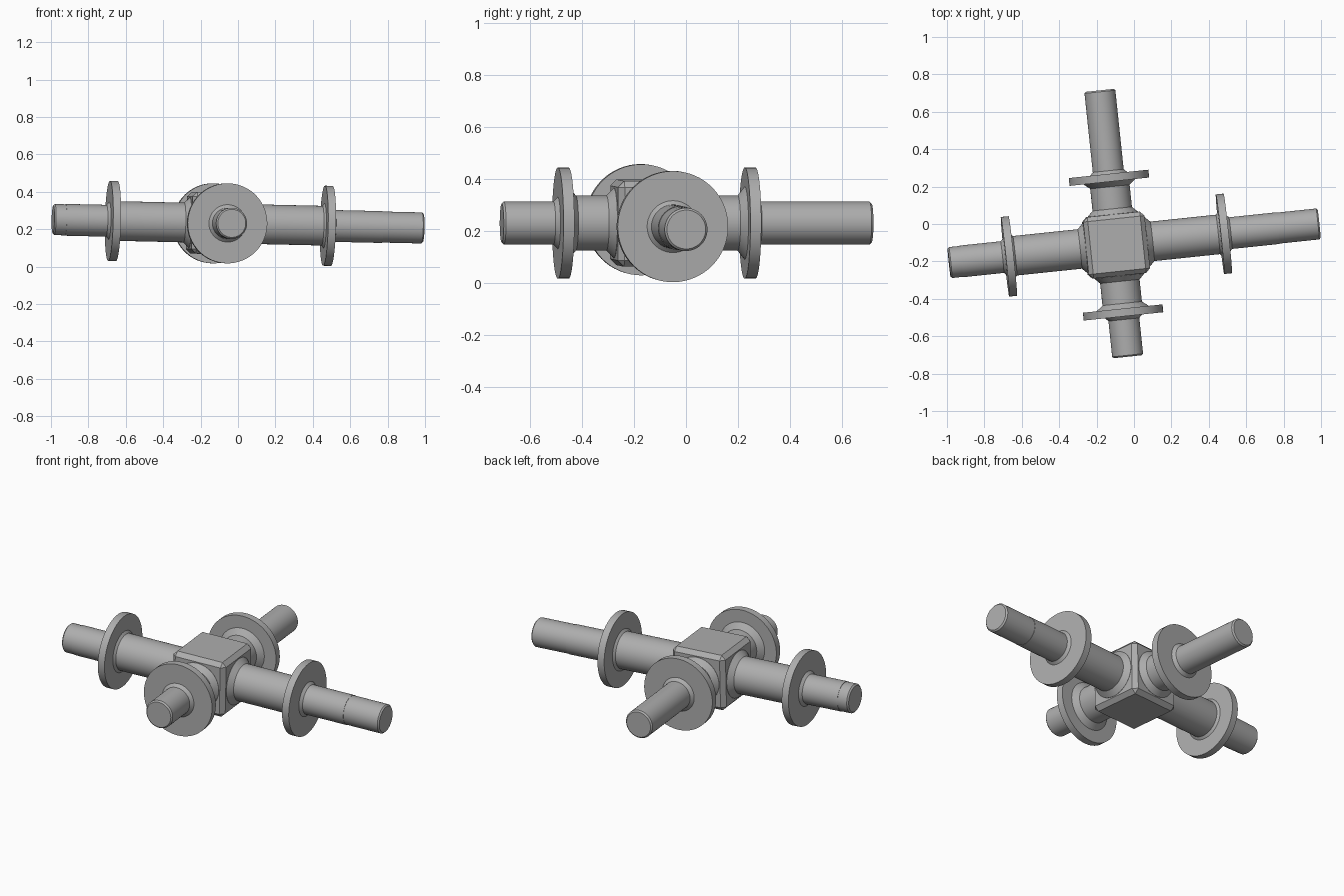
import bpy, bmesh
from math import radians, cos, sin, tau
from mathutils import Matrix

cube = bpy.data.objects.get("Cube")
if cube:
    bpy.data.objects.remove(cube, do_unlink=True)

steel = bpy.data.materials.new("grey_steel")
steel.use_nodes = True
GREY = (0.42, 0.42, 0.42, 1)
steel.diffuse_color = GREY
steel.node_tree.nodes["Principled BSDF"].inputs["Base Color"].default_value = GREY

# The whole cross is turned and slightly tilted about its hub
FRAME = (Matrix.Translation((-0.096, -0.113, 0.231))
         @ Matrix.Rotation(radians(6), 4, 'Z')
         @ Matrix.Rotation(radians(1.3), 4, 'Y'))
SEGMENTS = 64


def add_object(name, bm, matrix, smooth):
    bmesh.ops.recalc_face_normals(bm, faces=bm.faces[:])
    mesh = bpy.data.meshes.new(name)
    bm.to_mesh(mesh)
    bm.free()
    mesh.materials.append(steel)
    obj = bpy.data.objects.new(name, mesh)
    bpy.context.collection.objects.link(obj)
    obj.matrix_world = matrix
    if smooth:
        bpy.ops.object.select_all(action='DESELECT')
        obj.select_set(True)
        bpy.context.view_layer.objects.active = obj
        bpy.ops.object.shade_smooth_by_angle(angle=radians(25))
    return obj


def lathe(name, profile, turn):
    """Spin (distance, radius) points around the arm axis, capped at both ends."""
    bm = bmesh.new()
    rings = []
    for t, r in profile:
        rings.append([bm.verts.new((t, r * cos(tau * i / SEGMENTS), r * sin(tau * i / SEGMENTS)))
                      for i in range(SEGMENTS)])
    for a, b in zip(rings, rings[1:]):
        for i in range(SEGMENTS):
            j = (i + 1) % SEGMENTS
            bm.faces.new((a[i], a[j], b[j], b[i]))
    bm.faces.new(rings[0])
    bm.faces.new(rings[-1])
    add_object(name, bm, FRAME @ Matrix.Rotation(radians(turn), 4, 'Z'), True)


# Chamfered hub block
bm = bmesh.new()
bmesh.ops.create_cube(bm, size=0.33)
bmesh.ops.bevel(bm, geom=bm.edges[:], offset=0.024, segments=1, affect='EDGES')
add_object("hub_block", bm, FRAME, False)

# Arms: name, turn, flange distance, tip distance, seam distance, flange cone radius
ARMS = [
    ("left", 0, 0.58, 1.092, 0.871, 0.12),
    ("right", 180, 0.576, 0.898, 0.832, 0.12),
    ("back", 90, 0.362, 0.832, None, 0.14),
    ("front", -90, 0.362, 0.60, None, 0.14),
]
THICK, BODY, JOURNAL = 0.021, 0.106, 0.083

for name, turn, flange, tip, seam, cone in ARMS:
    # Thick inner shaft with its flared collar on the hub
    lathe(name + "_inner_shaft",
          [(0.14, 0.135), (0.166, 0.135), (0.195, BODY), (flange, BODY)], turn)
    # Flange disc with a cone on each side
    inner, outer = flange - THICK, flange + THICK
    lathe(name + "_flange",
          [(inner - (cone - BODY) * 0.8, BODY), (inner, cone), (inner, 0.214),
           (outer, 0.214), (outer, 0.1), (outer + 0.017, JOURNAL)], turn)
    # Outer journal, with a fine seam step on the long axle
    steps = [(seam, JOURNAL + 0.002), (seam, JOURNAL)] if seam else []
    start = JOURNAL + 0.002 if seam else JOURNAL
    lathe(name + "_journal",
          [(flange, start)] + steps + [(tip - 0.008, JOURNAL), (tip, JOURNAL - 0.008)], turn)
